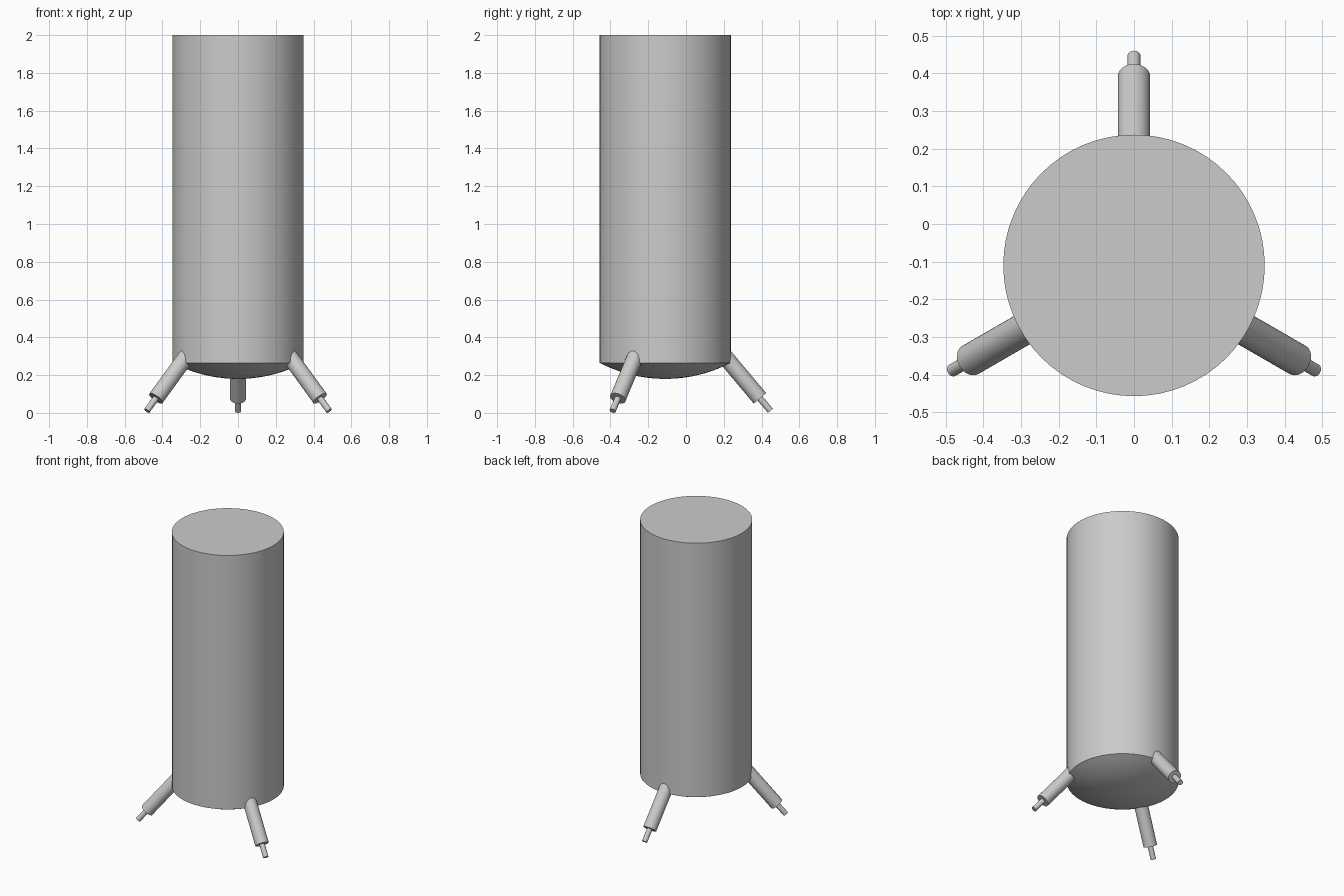
import bpy, bmesh, math
from mathutils import Matrix, Vector

if "Cube" in bpy.data.objects:
    bpy.data.objects.remove(bpy.data.objects["Cube"], do_unlink=True)

grey = bpy.data.materials.new("light grey metal")
grey.use_nodes = True
grey.diffuse_color = (0.6, 0.6, 0.6, 1)
grey.node_tree.nodes["Principled BSDF"].inputs["Base Color"].default_value = (0.6, 0.6, 0.6, 1)

AXIS_Y = -0.11       # centre line of the tank
RADIUS = 0.347
SLOPE = math.radians(50)


def lathe(name, profile, sides, matrix):
    """Spin (radius, height) points round local z; ends on the axis close it."""
    bm = bmesh.new()
    verts = [bm.verts.new((r, 0, z)) for r, z in profile]
    edges = [bm.edges.new(pair) for pair in zip(verts, verts[1:])]
    bmesh.ops.spin(bm, geom=verts + edges, axis=(0, 0, 1), cent=(0, 0, 0),
                   angle=math.tau, steps=sides, use_duplicate=False)
    bmesh.ops.remove_doubles(bm, verts=bm.verts, dist=1e-5)
    bmesh.ops.recalc_face_normals(bm, faces=bm.faces)
    mesh = bpy.data.meshes.new(name)
    bm.to_mesh(mesh)
    bm.free()
    mesh.materials.append(grey)
    obj = bpy.data.objects.new(name, mesh)
    bpy.context.collection.objects.link(obj)
    obj.matrix_world = matrix
    bpy.ops.object.select_all(action='DESELECT')
    obj.select_set(True)
    bpy.context.view_layer.objects.active = obj
    bpy.ops.object.shade_smooth_by_angle(angle=math.radians(25))
    return obj


# Tank: flat top, straight wall, shallow spherical bottom
rim_z, bottom_z, top_z = 0.265, 0.18, 2.0
depth = rim_z - bottom_z
ball = (RADIUS ** 2 + depth ** 2) / (2 * depth)
half = math.asin(RADIUS / ball)
dome = [(ball * math.sin(half * i / 10), bottom_z + ball * (1 - math.cos(half * i / 10)))
        for i in range(11)]
lathe("tank_body", dome + [(RADIUS, top_z), (0, top_z)], 64,
      Matrix.Translation((0, AXIS_Y, 0)))

# Three splayed legs, each a thick sleeve with a thin foot pin
for label, degrees in (("back", 90), ("front_right", 210), ("front_left", 330)):
    a = math.radians(degrees)
    out = Vector((math.cos(a), math.sin(a), 0))
    down = out * math.cos(SLOPE) - Vector((0, 0, math.sin(SLOPE)))
    tip = Vector((0, AXIS_Y, 0.011)) + out * 0.557
    place = Matrix.Translation(tip) @ (-down).to_track_quat('Z', 'Y').to_matrix().to_4x4()
    lathe(label + "_leg_sleeve", [(0, 0.086), (0.043, 0.086), (0.043, 0.5), (0, 0.5)], 32, place)
    lathe(label + "_leg_pin", [(0, 0), (0.017, 0), (0.017, 0.12), (0, 0.12)], 24, place)
